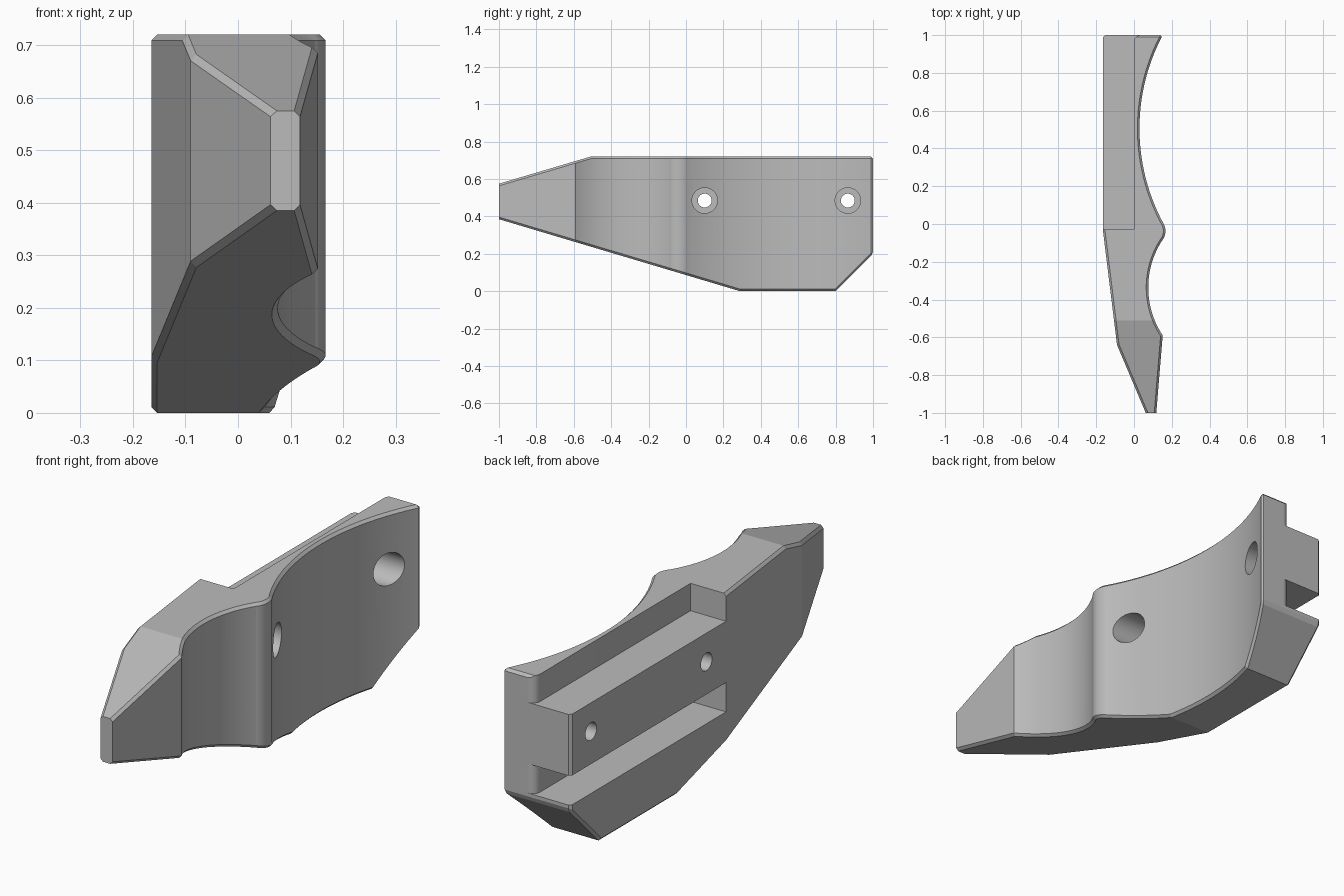
import bpy, bmesh, math
from mathutils import Vector, Matrix

cube = bpy.data.objects.get("Cube")
if cube:
    bpy.data.objects.remove(cube, do_unlink=True)

TOP = 0.72
grey = bpy.data.materials.new("plain_grey")
grey.use_nodes = True
grey.diffuse_color = (0.5, 0.5, 0.5, 1)
grey.node_tree.nodes["Principled BSDF"].inputs["Base Color"].default_value = grey.diffuse_color


def arc(a, b, bulge, n):
    """Points from a to b on a circle; positive bulge swells to the right of travel."""
    a, b = Vector(a), Vector(b)
    half = (b - a).length / 2
    along = (b - a).normalized()
    right = Vector((along.y, -along.x))
    r = (half * half + bulge * bulge) / (2 * abs(bulge))
    sign = math.copysign(1, bulge)
    centre = (a + b) / 2 + right * (bulge - sign * r)
    sweep = math.asin(half / r)
    pts = []
    for i in range(n + 1):
        t = sweep * (2 * i / n - 1)
        pts.append(centre + along * (r * math.sin(t)) + right * (sign * r * math.cos(t)))
    return pts


def prism(outline, z0, z1):
    bm = bmesh.new()
    face = bm.faces.new([bm.verts.new((p[0], p[1], z0)) for p in outline])
    new = bmesh.ops.extrude_face_region(bm, geom=[face])["geom"]
    bmesh.ops.translate(bm, vec=(0, 0, z1 - z0),
                        verts=[v for v in new if isinstance(v, bmesh.types.BMVert)])
    bmesh.ops.recalc_face_normals(bm, faces=bm.faces)
    return bm


def make_object(bm, name):
    mesh = bpy.data.meshes.new(name)
    bm.to_mesh(mesh)
    bm.free()
    mesh.materials.append(grey)
    ob = bpy.data.objects.new(name, mesh)
    bpy.context.collection.objects.link(ob)
    return ob


# Plan outline: flat mounting side, pointed nose, two finger hollows with a crest
outline = [(-0.165, 1), (-0.165, -0.03), (-0.09, -0.64), (0.062, -1), (0.118, -1)]
outline += arc((0.152, -0.59), (0.147, -0.09), -0.074, 28)
outline += arc((0.147, -0.09), (0.152, 0.01), 0.017, 24)[1:]
outline += arc((0.152, 0.01), (0.152, 1), -0.123, 40)[1:]
body_bm = prism(outline, 0, TOP)

# Sloping cuts of the side profile, each through two (y, z) points
for (y0, z0), (y1, z1), up in (((-1, 0.385), (0.29, 0), -1),
                               ((0.8, 0), (1, 0.2), -1),
                               ((-1, 0.575), (-0.51, TOP), 1)):
    normal = Vector((0, z0 - z1, y1 - y0)).normalized() * up
    cut = bmesh.ops.bisect_plane(body_bm, geom=body_bm.verts[:] + body_bm.edges[:] + body_bm.faces[:],
                                 plane_co=(0, y0, z0), plane_no=normal, clear_outer=True, dist=1e-5)
    rim = [e for e in body_bm.edges if e.is_boundary]
    bmesh.ops.holes_fill(body_bm, edges=rim, sides=0)
bmesh.ops.recalc_face_normals(body_bm, faces=body_bm.faces)
body_bm.normal_update()


def chamfered(edge):
    if len(edge.link_faces) != 2:
        return False
    f, g = edge.link_faces
    if min(f.normal.y, g.normal.y) < -0.95:
        return False
    caps = (abs(f.normal.z) > 0.5) != (abs(g.normal.z) > 0.5)
    return caps or max(f.normal.y, g.normal.y) > 0.95


# Narrow chamfer round the top, bottom and rear edges
bmesh.ops.bevel(body_bm, geom=[e for e in body_bm.edges if chamfered(e)],
                offset=0.011, offset_type="OFFSET", segments=1, affect="EDGES", clamp_overlap=False)
bmesh.ops.recalc_face_normals(body_bm, faces=body_bm.faces)
body = make_object(body_bm, "grip_body")

# Slot cutters with a rounded floor at the open rear end
slot = [(-0.3, -0.03), (0, -0.03)]
slot += arc((0, 0.965), (0.035, 1), -0.0103, 10)
slot += [(0.035, 1.1), (-0.3, 1.1)]
cutters = [make_object(prism(slot, 0.605, 1), "upper_notch_cutter"),
           make_object(prism(slot, 0.225, 0.348), "lower_slot_cutter")]

# Counterbored screw holes
for y in (0.1, 0.865):
    for radius, x0, x1 in ((0.037, -0.3, 0.3), (0.068, -0.06, 0.3)):
        bm = bmesh.new()
        place = Matrix.Translation(((x0 + x1) / 2, y, 0.485)) @ Matrix.Rotation(math.pi / 2, 4, "Y")
        bmesh.ops.create_cone(bm, cap_ends=True, segments=80, radius1=radius, radius2=radius,
                              depth=x1 - x0, matrix=place)
        cutters.append(make_object(bm, "screw_hole_cutter"))

bpy.ops.object.select_all(action="DESELECT")
bpy.context.view_layer.objects.active = body
body.select_set(True)
for cutter in cutters:
    cutter.hide_render = True
    mod = body.modifiers.new("cut", "BOOLEAN")
    mod.operation = "DIFFERENCE"
    mod.solver = "EXACT"
    mod.object = cutter
    bpy.ops.object.modifier_apply(modifier=mod.name)
    bpy.data.objects.remove(cutter, do_unlink=True)

bpy.ops.object.shade_smooth_by_angle(angle=math.radians(6))
